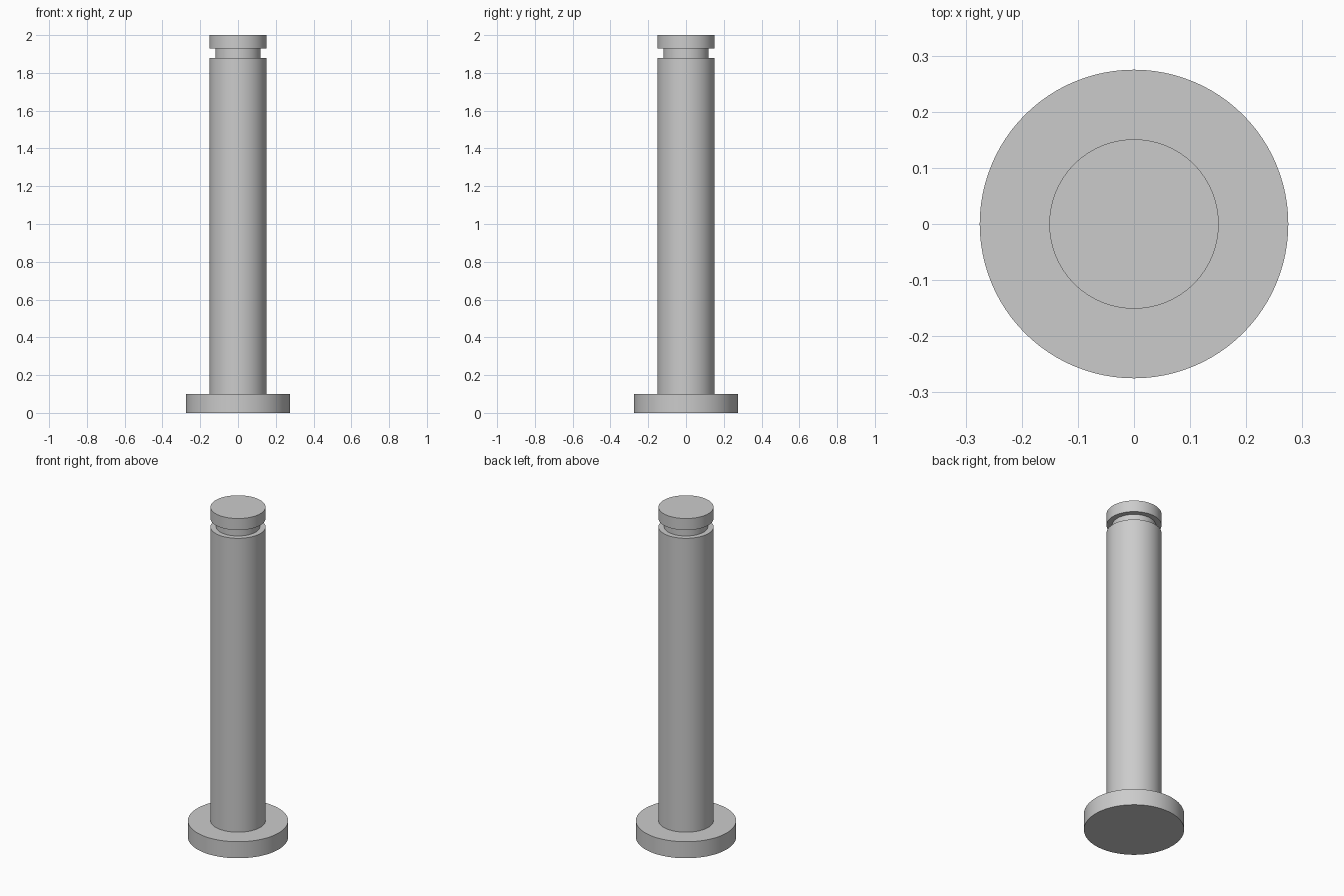
import bpy
import bmesh
from math import radians, tau
from mathutils import Matrix, Vector

cube = bpy.data.objects.get("Cube")
if cube:
    bpy.data.objects.remove(cube, do_unlink=True)

# Plain grey metal
grey = bpy.data.materials.new("grey_metal")
grey.use_nodes = True
colour = (0.6, 0.6, 0.6, 1)
grey.diffuse_color = colour
grey.node_tree.nodes["Principled BSDF"].inputs["Base Color"].default_value = colour

# Half profile (radius, height): flange, shaft, retaining groove, end cap
flange_r, shaft_r, groove_r = 0.275, 0.151, 0.12
profile = [
    (0, 0), (flange_r, 0), (flange_r, 0.1),
    (shaft_r, 0.1), (shaft_r, 1.88),
    (groove_r, 1.88), (groove_r, 1.93),
    (shaft_r, 1.93), (shaft_r, 2), (0, 2),
]

# Revolve the profile into one closed pin
bm = bmesh.new()
verts = [bm.verts.new((r, 0, z)) for r, z in profile]
edges = [bm.edges.new(pair) for pair in zip(verts, verts[1:])]
bmesh.ops.spin(bm, geom=verts + edges, cent=(0, 0, 0), axis=(0, 0, 1),
               angle=tau, steps=96, use_merge=True)
bmesh.ops.remove_doubles(bm, verts=bm.verts, dist=0.0001)
bmesh.ops.recalc_face_normals(bm, faces=bm.faces)
mesh = bpy.data.meshes.new("grooved_pin")
bm.to_mesh(mesh)
bm.free()
mesh.materials.append(grey)

pin = bpy.data.objects.new("grooved_pin", mesh)
bpy.context.collection.objects.link(pin)

# Smooth round walls with crisp rims
bpy.ops.object.select_all(action="DESELECT")
pin.select_set(True)
bpy.context.view_layer.objects.active = pin
bpy.ops.object.shade_smooth_by_angle(angle=radians(30))
